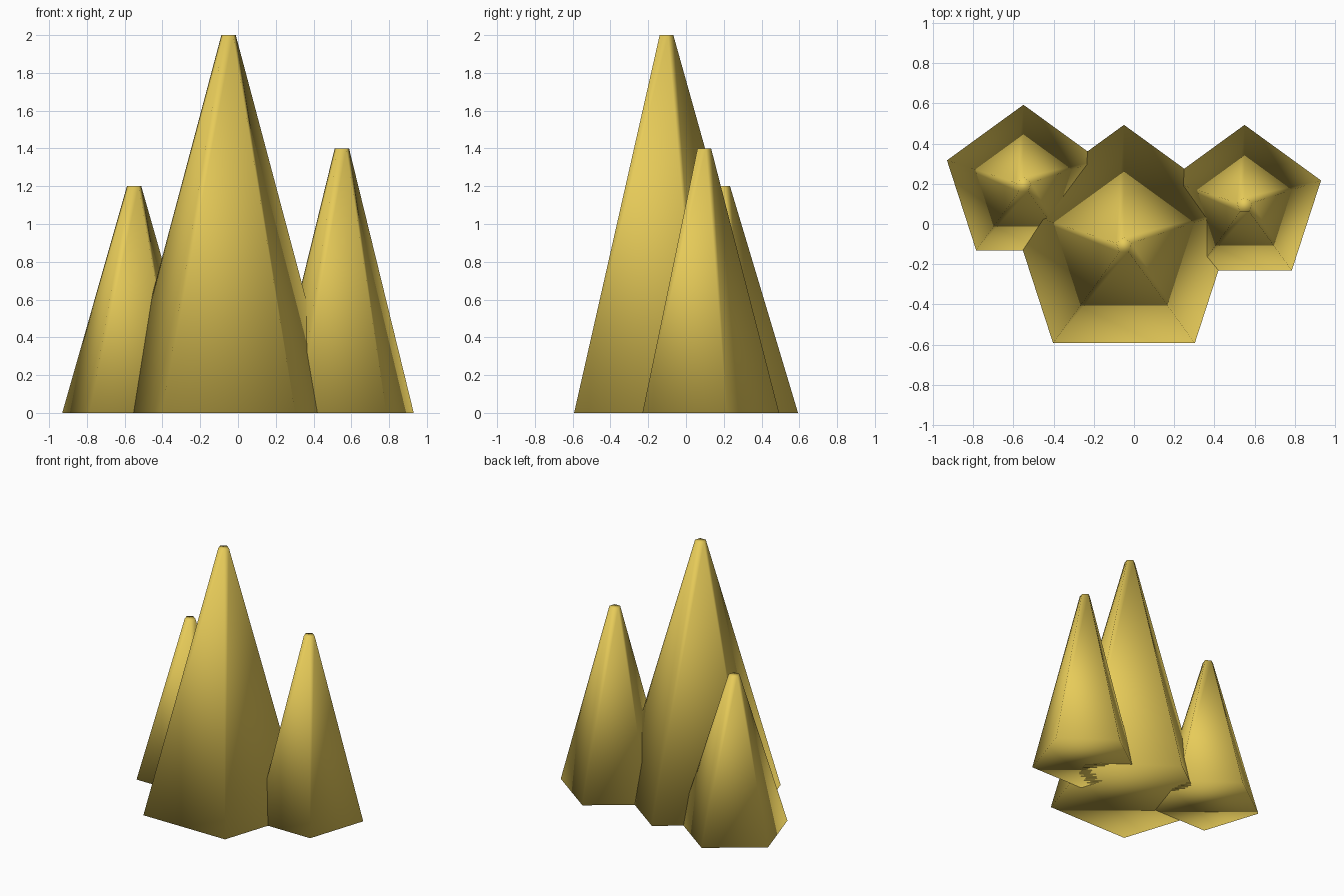
import bpy
import bmesh
from math import sin, cos, tau

cube = bpy.data.objects.get("Cube")
if cube:
    bpy.data.objects.remove(cube, do_unlink=True)

SIDES = 5
TIP_RADIUS = 0.04

# Golden crystal material
gold = bpy.data.materials.new("golden_yellow")
gold.use_nodes = True
colour = (0.8, 0.6, 0.1, 1.0)
gold.diffuse_color = colour
gold.node_tree.nodes["Principled BSDF"].inputs["Base Color"].default_value = colour


def ring(bm, radius, z):
    """Pentagon with one corner pointing to the back, counter-clockwise."""
    angles = [tau * i / SIDES for i in range(SIDES)]
    return [bm.verts.new((-radius * sin(a), radius * cos(a), z)) for a in angles]


def spike(name, x, y, radius, height):
    """Closed, blunt-tipped five-sided spike with smooth shading."""
    bm = bmesh.new()
    base = ring(bm, radius, 0)
    tip = ring(bm, TIP_RADIUS, height)
    bm.faces.new(base[::-1])
    bm.faces.new(tip)
    for i in range(SIDES):
        j = (i + 1) % SIDES
        bm.faces.new((base[i], base[j], tip[j], tip[i]))
    for face in bm.faces:
        face.smooth = True
    mesh = bpy.data.meshes.new(name)
    bm.to_mesh(mesh)
    bm.free()
    mesh.materials.append(gold)
    obj = bpy.data.objects.new(name, mesh)
    obj.location = (x, y, 0)
    bpy.context.collection.objects.link(obj)


# Tall centre spike and its two smaller neighbours
spike("main_spike", -0.05, -0.107, 0.6, 2.0)
spike("left_spike", 0.55, 0.093, 0.4, 1.4)
spike("right_spike", -0.55, 0.193, 0.4, 1.2)
